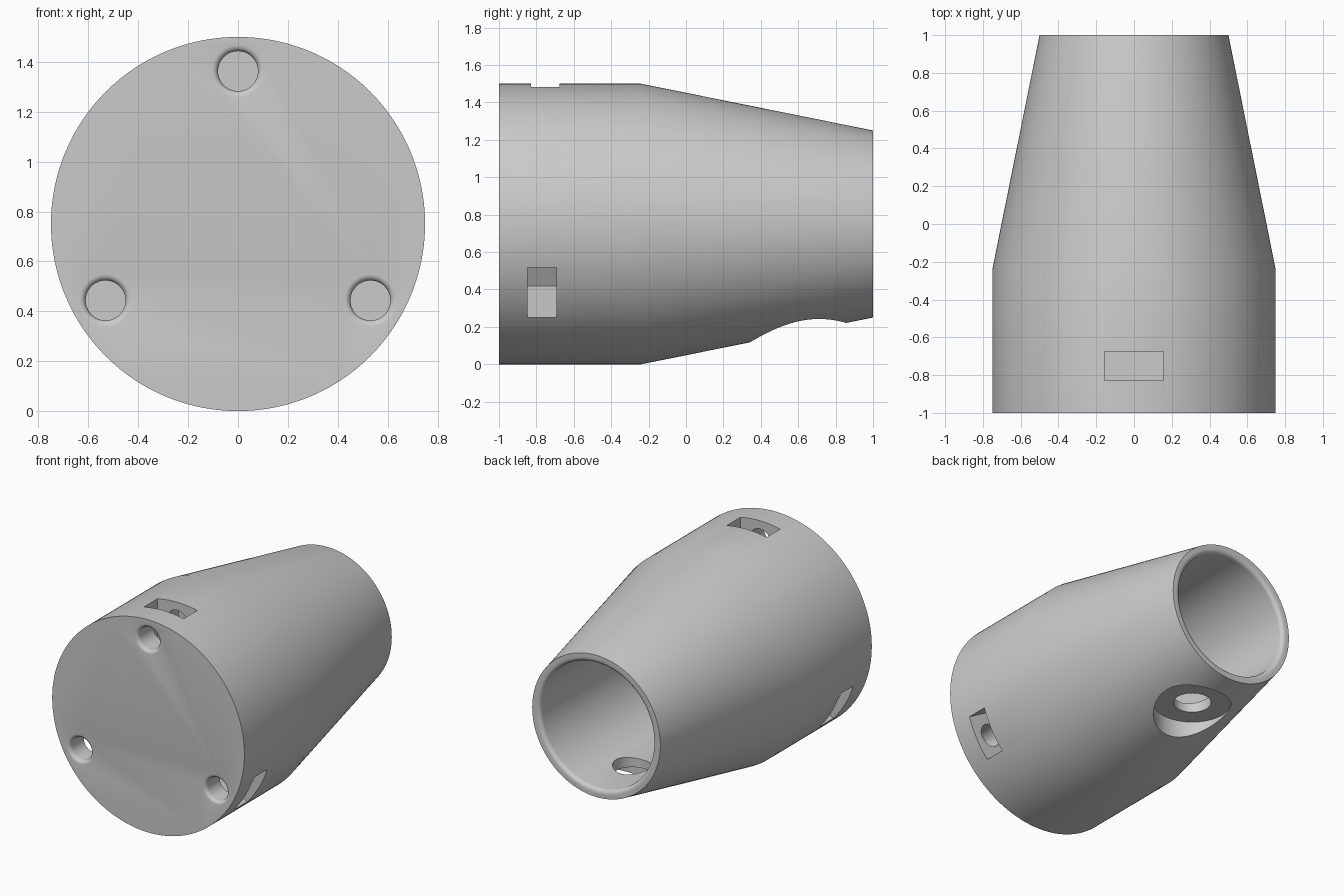
import bpy, bmesh, math
from mathutils import Matrix, Vector

if "Cube" in bpy.data.objects:
    bpy.data.objects.remove(bpy.data.objects["Cube"], do_unlink=True)

AXIS_Z = 0.75            # height of the housing's long axis
BOLT_RADIUS = 0.613      # distance of the screw holes from that axis

grey = bpy.data.materials.new("plain grey")
grey.use_nodes = True
colour = (0.6, 0.6, 0.6, 1)
grey.diffuse_color = colour
grey.node_tree.nodes["Principled BSDF"].inputs["Base Color"].default_value = colour


def make_object(name, bm):
    bmesh.ops.recalc_face_normals(bm, faces=bm.faces)
    mesh = bpy.data.meshes.new(name)
    bm.to_mesh(mesh)
    bm.free()
    obj = bpy.data.objects.new(name, mesh)
    bpy.context.collection.objects.link(obj)
    mesh.materials.append(grey)
    return obj


def lathe(name, profile, centre=(0, 0, 0), sides=64, vertical=False):
    """Closed solid of revolution; profile is (radius, position along axis)."""
    bm = bmesh.new()
    rings = []
    for r, t in profile:
        ring = []
        for i in range(sides):
            a = math.tau * i / sides
            u, v = r * math.cos(a), r * math.sin(a)
            co = (u, v, t) if vertical else (u, t, v)
            ring.append(bm.verts.new(Vector(co) + Vector(centre)))
        rings.append(ring)
    for low, high in zip(rings, rings[1:]):
        for i in range(sides):
            j = (i + 1) % sides
            bm.faces.new((low[i], low[j], high[j], high[i]))
    bm.faces.new(rings[0])
    bm.faces.new(rings[-1])
    return make_object(name, bm)


def fillet(radius, size, start, direction, steps=5):
    """Rounded mouth of a hole, tangent to the flat face and to the wall."""
    points = []
    for i in range(steps + 1):
        a = math.pi / 2 * i / steps
        points.append((radius + size * (1 - math.sin(a)),
                       start + direction * size * (1 - math.cos(a))))
    return points


def box(name, size, matrix):
    bm = bmesh.new()
    bmesh.ops.create_cube(bm, size=1, matrix=matrix @ Matrix.Diagonal((*size, 1)))
    return make_object(name, bm)


# Tapered outer shell
housing = lathe("tapered_housing", [(0.75, -1), (0.75, -0.24), (0.5, 1)],
                (0, 0, AXIS_Z), sides=160)
cutters = []

# Main bore with a rounded rim at the back
cutters.append(lathe("bore_cutter",
                     [(0.47, 1.1)] + fillet(0.44, 0.03, 1, -1) + [(0.44, -0.5)],
                     (0, 0, AXIS_Z), sides=128))

# Three screw holes, each crossing a radial nut slot
for index, angle in enumerate((90, 210, 330)):
    a = math.radians(angle)
    out = Vector((math.cos(a), 0, math.sin(a)))
    centre = out * BOLT_RADIUS + Vector((0, 0, AXIS_Z))
    cutters.append(lathe(f"screw_hole_cutter_{index}",
                         [(0.105, -1.1)] + fillet(0.08, 0.025, -1, 1) + [(0.08, -0.55)],
                         centre, sides=48))
    y = -0.752 if angle == 90 else -0.77
    place = (Matrix.Translation((0, y, AXIS_Z)) @ Matrix.Rotation(-a, 4, "Y")
             @ Matrix.Translation((0.64, 0, 0)))
    cutters.append(box(f"nut_slot_cutter_{index}", (0.49, 0.153, 0.31), place))

# Flat-seated recess and through hole on the underside
cutters.append(lathe("recess_cutter", [(0.257, -0.2), (0.257, 0.25)],
                     (0, 0.6, 0), sides=96, vertical=True))
cutters.append(lathe("underside_hole_cutter", [(0.125, 0.1), (0.125, 0.6)],
                     (0, 0.6, 0), sides=64, vertical=True))

for cutter in cutters:
    cutter.hide_render = True
    mod = housing.modifiers.new(cutter.name, "BOOLEAN")
    mod.operation = "DIFFERENCE"
    mod.solver = "EXACT"
    mod.object = cutter

# Bake the cuts, then drop the cutters
depsgraph = bpy.context.evaluated_depsgraph_get()
result = bpy.data.meshes.new_from_object(housing.evaluated_get(depsgraph))
housing.modifiers.clear()
housing.data = result
result.materials.clear()
result.materials.append(grey)
for poly in result.polygons:
    poly.material_index = 0
for cutter in cutters:
    bpy.data.objects.remove(cutter, do_unlink=True)

bpy.ops.object.select_all(action="DESELECT")
housing.select_set(True)
bpy.context.view_layer.objects.active = housing
bpy.ops.object.shade_smooth_by_angle(angle=math.radians(30))
